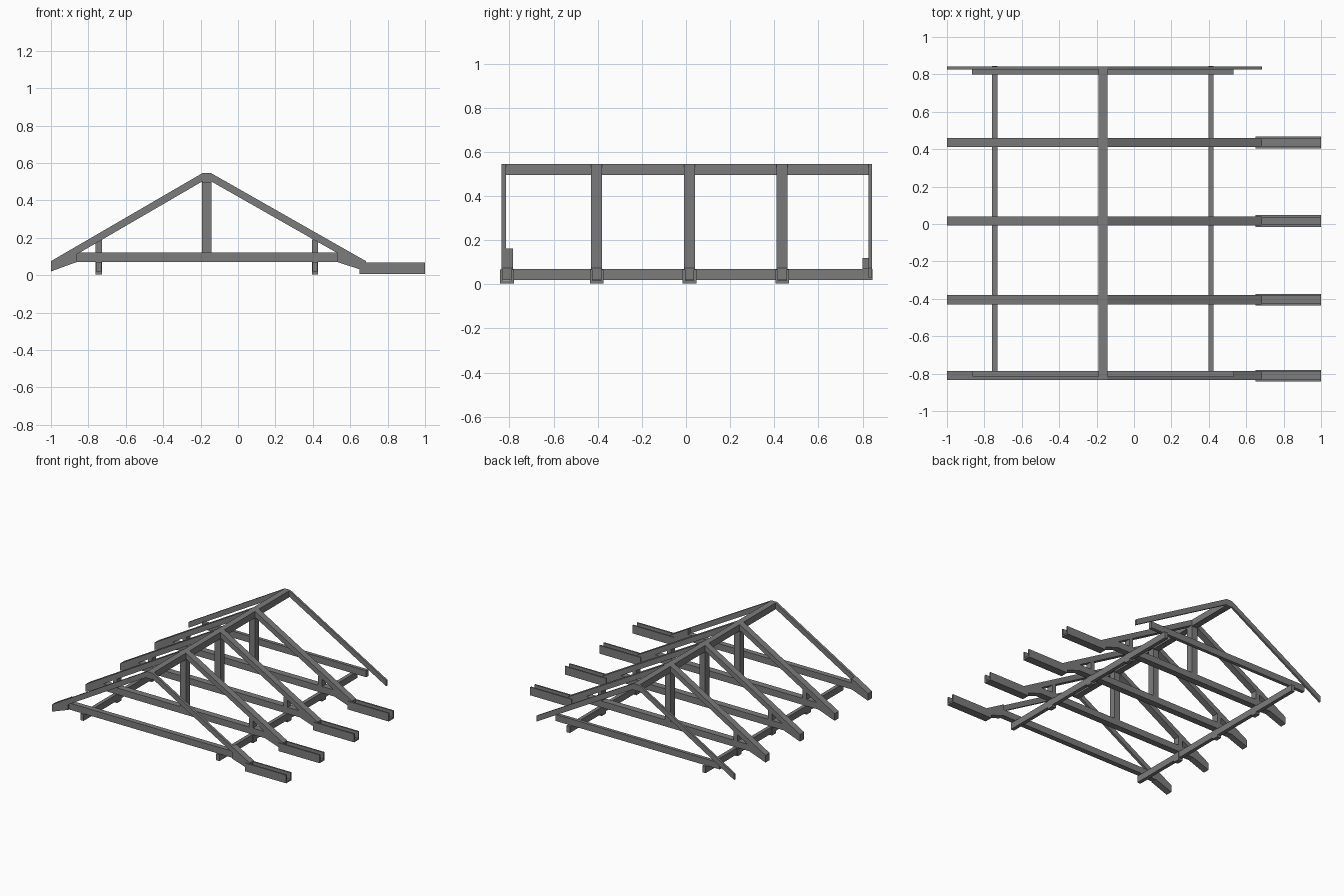
import bpy
import bmesh

if "Cube" in bpy.data.objects:
    bpy.data.objects.remove(bpy.data.objects["Cube"], do_unlink=True)

timber = bpy.data.materials.new("grey timber")
timber.use_nodes = True
grey = (0.2, 0.2, 0.2, 1)
timber.diffuse_color = grey
timber.node_tree.nodes["Principled BSDF"].inputs["Base Color"].default_value = grey

RIDGE_X = -0.167
RIDGE_HALF = 0.024
RIDGE_TOP = 0.545
EAVE_TOP = 0.075
RAFTER_DEPTH = 0.044


def prism(name, outline, y0, y1):
    """Extrude an x-z outline from y0 to y1."""
    bm = bmesh.new()
    face = bm.faces.new([bm.verts.new((x, y0, z)) for x, z in outline])
    moved = bmesh.ops.extrude_face_region(bm, geom=[face])["geom"]
    verts = [v for v in moved if isinstance(v, bmesh.types.BMVert)]
    bmesh.ops.translate(bm, verts=verts, vec=(0, y1 - y0, 0))
    bmesh.ops.recalc_face_normals(bm, faces=bm.faces)
    mesh = bpy.data.meshes.new(name)
    bm.to_mesh(mesh)
    bm.free()
    mesh.materials.append(timber)
    obj = bpy.data.objects.new(name, mesh)
    bpy.context.collection.objects.link(obj)
    return obj


def beam(name, x0, x1, y0, y1, z0, z1):
    return prism(name, [(x0, z0), (x1, z0), (x1, z1), (x0, z1)], y0, y1)


def rafter(name, eave_x, heel_x, y0, y1):
    """Sloping rafter from the ridge to one eave."""
    top_x = RIDGE_X + (RIDGE_HALF if eave_x > RIDGE_X else -RIDGE_HALF)
    prism(name, [(eave_x, EAVE_TOP), (top_x, RIDGE_TOP),
                 (top_x, RIDGE_TOP - RAFTER_DEPTH),
                 (eave_x, EAVE_TOP - RAFTER_DEPTH)], y0, y1)


def tail(name, eave_x, heel_x, y0, y1):
    """Deeper rafter foot that meets the underside of the tie beam."""
    top_x = RIDGE_X + (RIDGE_HALF if eave_x > RIDGE_X else -RIDGE_HALF)
    slope = (RIDGE_TOP - EAVE_TOP) / (top_x - eave_x)
    heel_top = EAVE_TOP + slope * (heel_x - eave_x)
    prism(name, [(eave_x, 0.02), (eave_x, EAVE_TOP),
                 (heel_x, heel_top), (heel_x, 0.07)], y0, y1)


def channel(name, y):
    """Open-topped gutter channel at the left eave."""
    beam(name + "_floor", 0.65, 1.0, y - 0.03, y + 0.03, 0.005, 0.017)
    for side, s in (("front", -1), ("back", 1)):
        ys = sorted((y + s * 0.031, y + s * 0.019))
        beam(f"{name}_{side}_wall", 0.65, 1.0, ys[0], ys[1], 0.005, 0.068)


SIDES = (("right", -1.0, -0.862), ("left", 0.684, 0.532))
PLATES = (("right", -0.745), ("left", 0.412))

# Main trusses
for i, y in enumerate((-0.405, 0.016, 0.436)):
    y0, y1 = y - 0.025, y + 0.025
    name = f"truss_{i + 1}"
    beam(name + "_tie_beam", -0.865, 0.535, y0, y1, 0.07, 0.12)
    beam(name + "_king_post", RIDGE_X - 0.025, RIDGE_X + 0.025, y0, y1, 0.12, 0.5)
    for side, eave, heel in SIDES:
        rafter(f"{name}_{side}_rafter", eave, heel, y0, y1)
        tail(f"{name}_{side}_tail", eave, heel, y0, y1)
    for side, x in PLATES:
        beam(f"{name}_{side}_strut", x - 0.017, x + 0.017, y0, y1, 0.004, 0.19)
    channel(name + "_channel", y)

# Front gable truss with thin rafters and full-width feet
beam("front_tie_beam", -0.865, 0.535, -0.825, -0.785, 0.07, 0.12)
for side, eave, heel in SIDES:
    rafter(f"front_{side}_rafter", eave, heel, -0.835, -0.815)
    tail(f"front_{side}_tail", eave, heel, -0.835, -0.785)
channel("front_channel", -0.811)

# Back gable with thin rafters only
beam("back_tie_beam", -0.865, 0.532, 0.8, 0.826, 0.07, 0.12)
for side, eave, heel in SIDES:
    rafter(f"back_{side}_rafter", eave, heel, 0.826, 0.842)

# Ridge beam and wall plates
beam("ridge_beam", RIDGE_X - RIDGE_HALF, RIDGE_X + RIDGE_HALF, -0.835, 0.842, 0.495, RIDGE_TOP)
for side, x in PLATES:
    beam(f"{side}_wall_plate", x - 0.014, x + 0.014, -0.835, 0.845, 0.02, 0.07)
